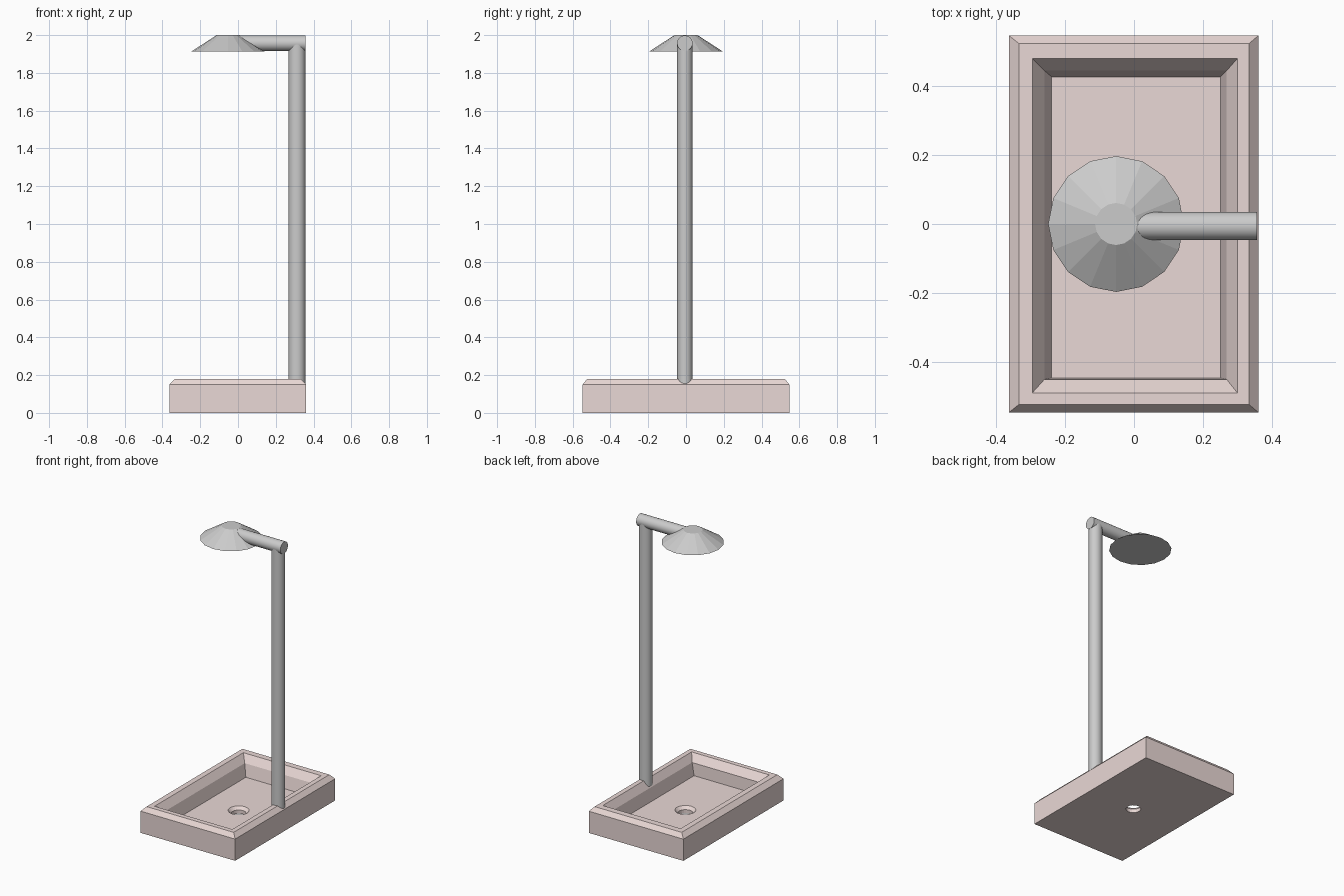
import bpy, bmesh
from math import pi, cos, sin, radians

if "Cube" in bpy.data.objects:
    bpy.data.objects.remove(bpy.data.objects["Cube"])


def make_object(name, bm):
    bmesh.ops.recalc_face_normals(bm, faces=bm.faces[:])
    mesh = bpy.data.meshes.new(name)
    bm.to_mesh(mesh)
    bm.free()
    ob = bpy.data.objects.new(name, mesh)
    bpy.context.collection.objects.link(ob)
    return ob


def loft(name, rings):
    """Skin a stack of closed rings and cap both ends."""
    bm = bmesh.new()
    loops = [[bm.verts.new(p) for p in ring] for ring in rings]
    for a, b in zip(loops, loops[1:]):
        n = len(a)
        for i in range(n):
            j = (i + 1) % n
            bm.faces.new((a[i], a[j], b[j], b[i]))
    bm.faces.new(loops[0])
    bm.faces.new(loops[-1])
    return make_object(name, bm)


def rect(x0, x1, y0, y1, z):
    return [(x0, y0, z), (x1, y0, z), (x1, y1, z), (x0, y1, z)]


def circle(x, r, z, n):
    return [(x + r * cos(2 * pi * i / n), r * sin(2 * pi * i / n), z) for i in range(n)]


def activate(ob):
    bpy.ops.object.select_all(action='DESELECT')
    ob.select_set(True)
    bpy.context.view_layer.objects.active = ob


def pipe(name, loc, radius, length, rot=(0, 0, 0), scale=(1, 1, 1)):
    bpy.ops.mesh.primitive_cylinder_add(vertices=32, radius=radius, depth=length,
                                        location=loc, rotation=rot)
    ob = bpy.context.object
    ob.name = name
    ob.scale = scale
    bpy.ops.object.shade_smooth_by_angle(angle=radians(30))
    return ob


# shower tray: chamfered outside, sloped rim and recessed floor
tray = loft("shower_tray", [
    rect(-0.363, 0.361, -0.547, 0.547, 0.0),
    rect(-0.363, 0.361, -0.547, 0.547, 0.15),
    rect(-0.333, 0.333, -0.523, 0.523, 0.18),
    rect(-0.295, 0.300, -0.490, 0.480, 0.18),
    rect(-0.260, 0.269, -0.451, 0.445, 0.13),
    rect(-0.239, 0.251, -0.447, 0.427, 0.045),
])

# drain hole with a tapered upper lip
cutter = loft("drain_cutter", [
    circle(0.005, 0.047, -0.05, 24),
    circle(0.005, 0.047, 0.025, 24),
    circle(0.005, 0.085, 0.065, 24),
])
cutter.hide_render = True
cut = tray.modifiers.new("drain", 'BOOLEAN')
cut.operation = 'DIFFERENCE'
cut.solver = 'EXACT'
cut.object = cutter
activate(tray)
bpy.ops.object.modifier_apply(modifier=cut.name)
bpy.data.objects.remove(cutter)

pink = bpy.data.materials.new("pale_pink")
pink.diffuse_color = (0.82, 0.69, 0.67, 1)
pink.use_nodes = True
pink.node_tree.nodes["Principled BSDF"].inputs["Base Color"].default_value = pink.diffuse_color
tray.data.materials.append(pink)

# upright and arm pipes
pipe("upright_pipe", (0.312, -0.006, 1.045), 0.041, 1.81, scale=(1.08, 1, 1))
pipe("arm_pipe", (0.1535, -0.006, 1.957), 0.041, 0.407, rot=(0, pi / 2, 0))

# low-poly shower head
loft("shower_head", [
    circle(-0.052, 0.197, 1.912, 16),
    circle(-0.052, 0.061, 2.0, 16),
])
